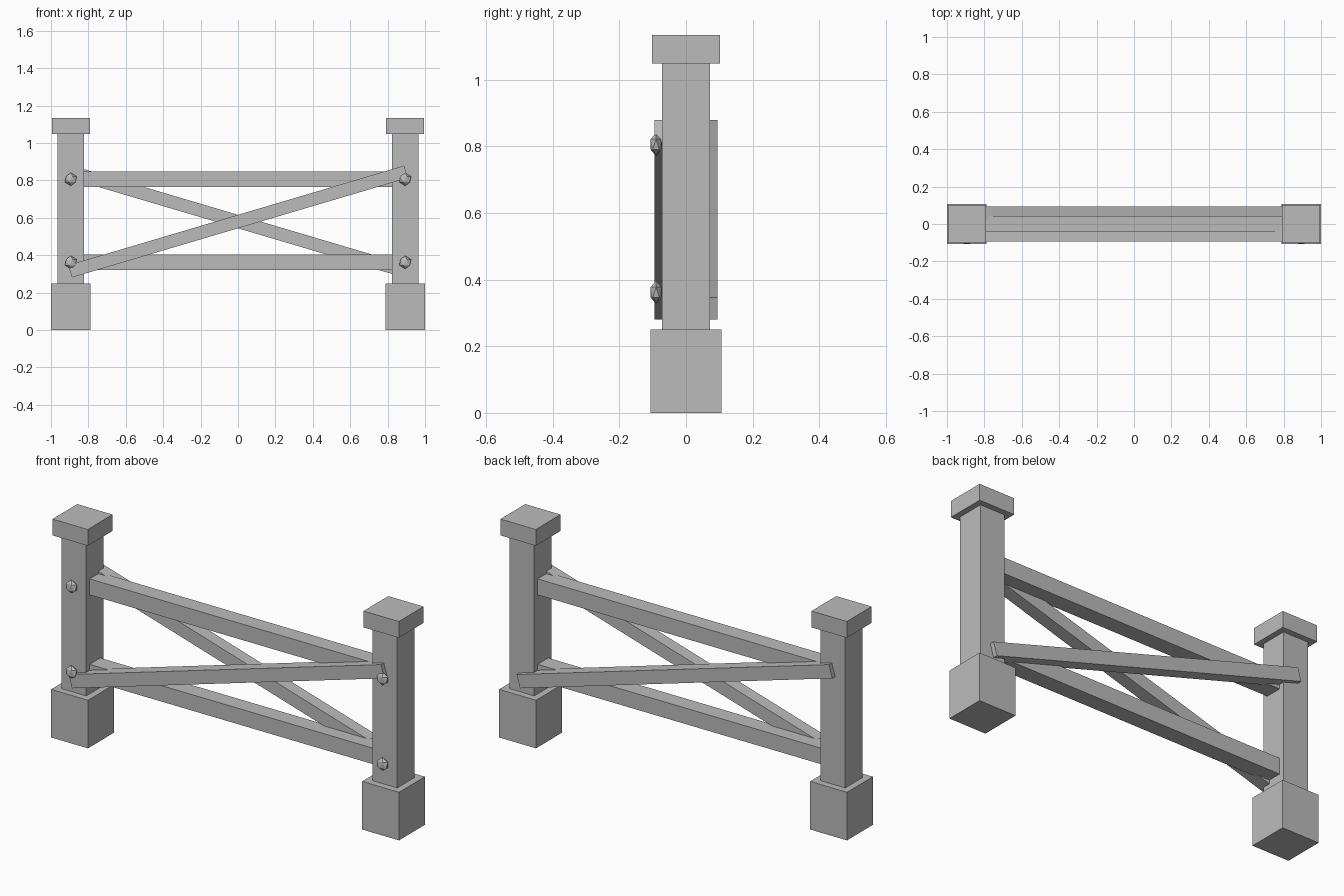
import bpy
import math

cube = bpy.data.objects.get("Cube")
if cube:
    bpy.data.objects.remove(cube, do_unlink=True)

GREY = (0.5, 0.5, 0.5, 1)
grey = bpy.data.materials.new("plain grey")
grey.use_nodes = True
grey.diffuse_color = GREY
grey.node_tree.nodes["Principled BSDF"].inputs["Base Color"].default_value = GREY


def finish(name, scale):
    obj = bpy.context.object
    obj.name = name
    obj.scale = scale
    bpy.ops.object.transform_apply(location=False, rotation=False, scale=True)
    obj.data.materials.append(grey)
    return obj


def beam(name, centre, size, tilt=0):
    bpy.ops.mesh.primitive_cube_add(size=1, location=centre, rotation=(0, tilt, 0))
    return finish(name, size)


POST_X = 0.894
RAILS = {"lower": 0.362, "upper": 0.806}

# Posts with footing, cap and front bolts
for side, sign in (("left", 1), ("right", -1)):
    x = sign * POST_X
    beam(side + "_footing", (x, 0, 0.125), (0.212, 0.212, 0.25))
    beam(side + "_post", (x, 0, 0.65), (0.143, 0.143, 0.8))
    beam(side + "_cap", (x, 0, 1.092), (0.203, 0.203, 0.085))
    for level, z in RAILS.items():
        bpy.ops.mesh.primitive_ico_sphere_add(subdivisions=1, radius=0.035,
                                              location=(x, -0.09, z))
        finish(side + "_" + level + "_bolt", (1, 0.54, 1))

# Horizontal rails running between the posts
for level, z in RAILS.items():
    beam(level + "_rail", (0, 0, z), (1.7, 0.087, 0.083))

# Crossed diagonal braces, one on each face
for face, sign in (("front", -1), ("back", 1)):
    beam(face + "_brace", (0, sign * 0.061, 0.58), (1.873, 0.067, 0.069),
         sign * math.radians(16.5))
